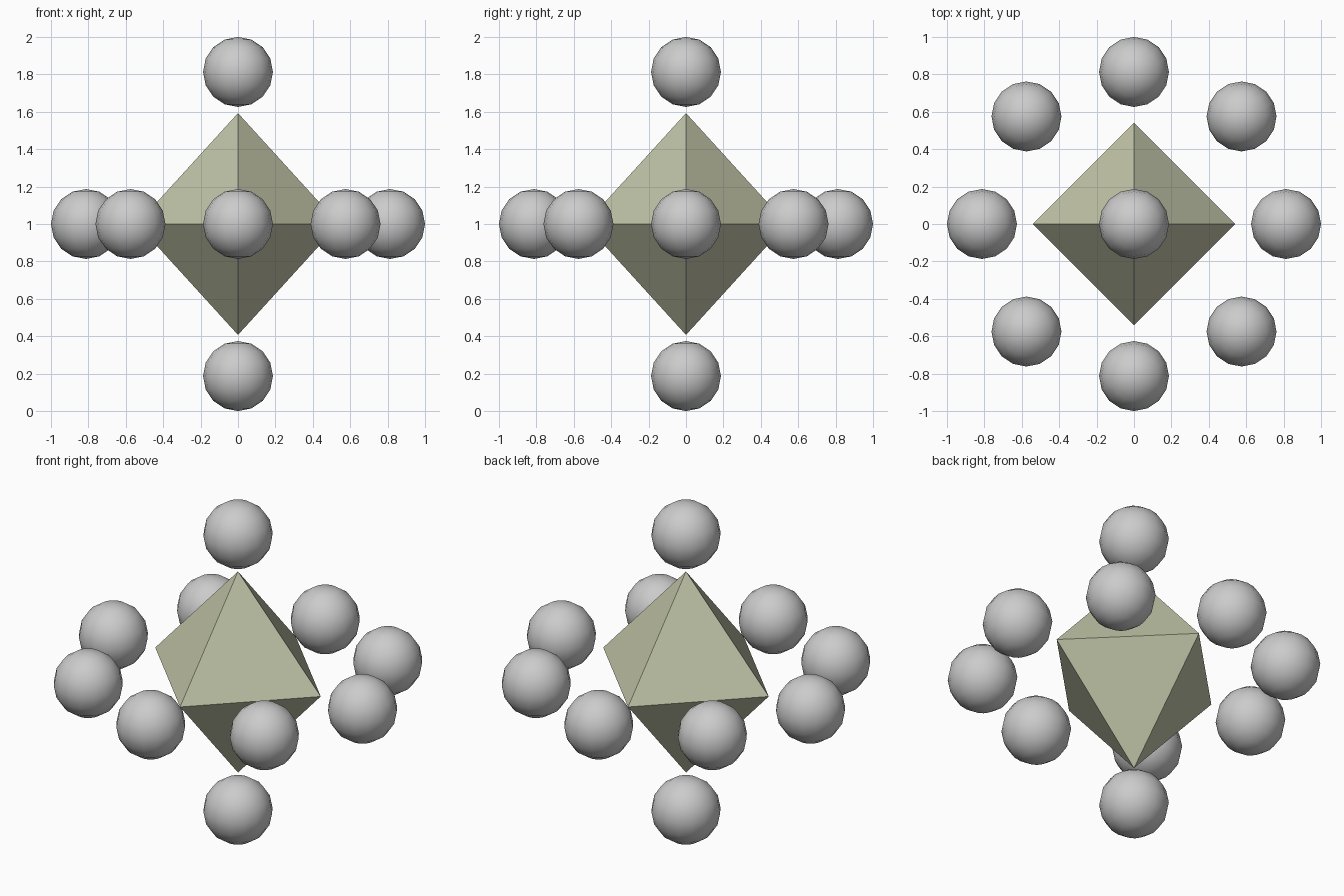
import bpy, bmesh, math

CENTRE_Z = 1.0
ORBIT = 0.813
BALL_R = 0.187

cube = bpy.data.objects.get("Cube")
if cube:
    bpy.data.objects.remove(cube, do_unlink=True)


def material(name, colour):
    mat = bpy.data.materials.new(name)
    mat.use_nodes = True
    mat.diffuse_color = colour
    mat.node_tree.nodes["Principled BSDF"].inputs["Base Color"].default_value = colour
    return mat


def add_object(name, bm, mat, location, smooth):
    mesh = bpy.data.meshes.new(name)
    bm.to_mesh(mesh)
    bm.free()
    mesh.materials.append(mat)
    for face in mesh.polygons:
        face.use_smooth = smooth
    obj = bpy.data.objects.new(name, mesh)
    obj.location = location
    bpy.context.collection.objects.link(obj)
    return obj


grey = material("light grey", (0.6, 0.6, 0.6, 1))
sage = material("pale sage", (0.52, 0.54, 0.38, 1))

# Central octahedron: two four-sided cones sharing a square waist
bm = bmesh.new()
waist = [bm.verts.new((0.54 * math.cos(a), 0.54 * math.sin(a), 0))
         for a in (i * math.pi / 2 for i in range(4))]
top, bottom = (bm.verts.new((0, 0, z)) for z in (0.593, -0.593))
for i in range(4):
    a, b = waist[i], waist[(i + 1) % 4]
    bm.faces.new((a, b, top))
    bm.faces.new((b, a, bottom))
add_object("octahedron_core", bm, sage, (0, 0, CENTRE_Z), False)


def ball(name, location):
    bm = bmesh.new()
    bmesh.ops.create_uvsphere(bm, u_segments=16, v_segments=8, radius=BALL_R)
    add_object(name, bm, grey, location, True)


# Ring of eight balls around the waist
for i in range(8):
    a = i * math.pi / 4
    ball(f"ring_ball_{i + 1}", (ORBIT * math.cos(a), ORBIT * math.sin(a), CENTRE_Z))

# Balls above and below the tips
ball("top_ball", (0, 0, CENTRE_Z + ORBIT))
ball("bottom_ball", (0, 0, CENTRE_Z - ORBIT))
